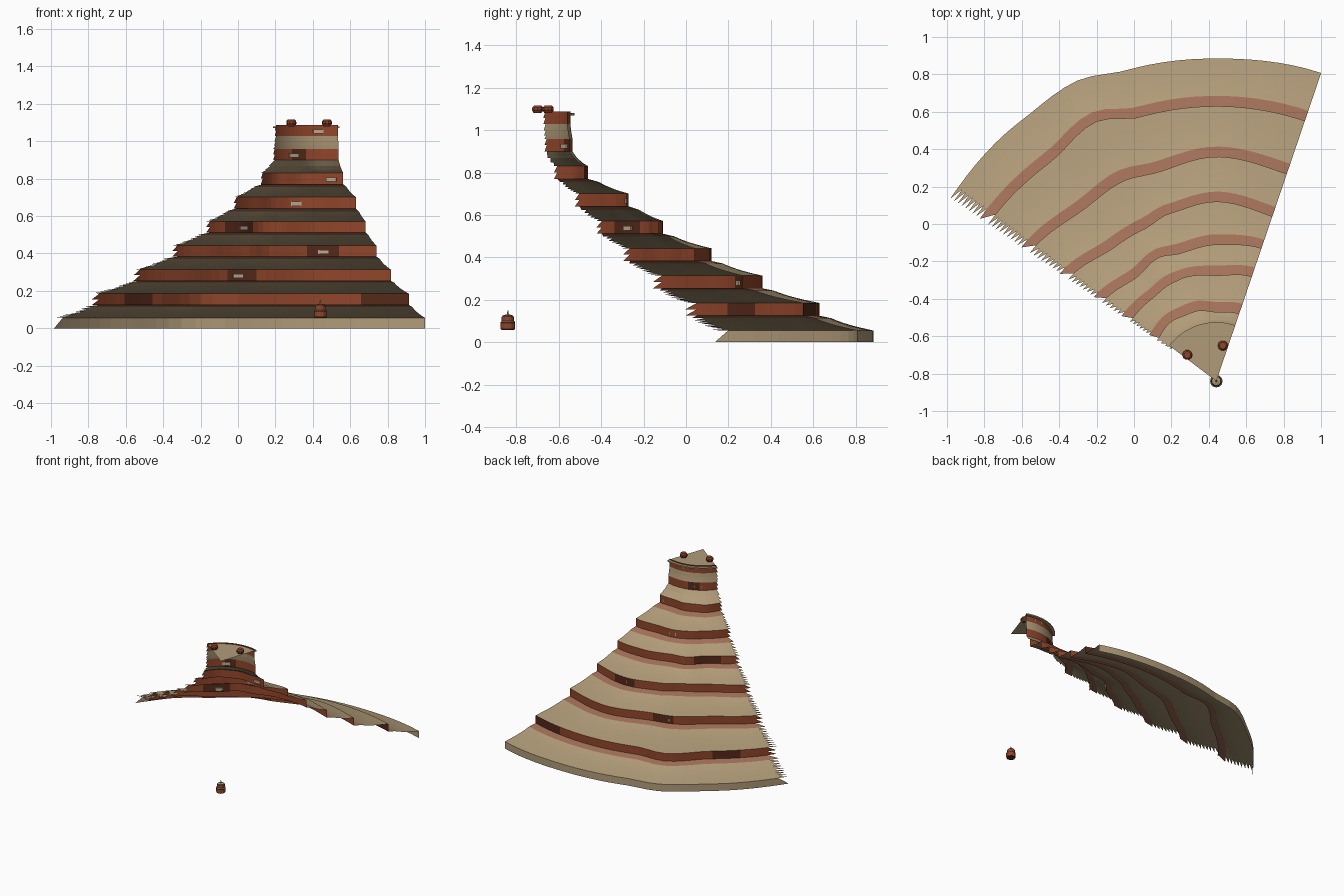
import bpy, bmesh, math
from mathutils import Vector, Matrix

if "Cube" in bpy.data.objects:
    bpy.data.objects.remove(bpy.data.objects["Cube"], do_unlink=True)


def material(name, rgb):
    mat = bpy.data.materials.new(name)
    mat.use_nodes = True
    mat.diffuse_color = (*rgb, 1)
    mat.node_tree.nodes["Principled BSDF"].inputs["Base Color"].default_value = (*rgb, 1)
    return mat


tan = material("sand_tan", (.44, .33, .19))
brick = material("brick_red", (.28, .06, .023))
pink = material("dusty_path", (.38, .17, .10))
dark = material("dark_brick", (.09, .022, .01))
pale = material("pale_stone", (.5, .4, .27))
palette = [tan, brick, pink, dark, pale]
TAN, BRICK, PINK, DARK, PALE = range(5)

APEX = Vector((.44, -.84, 0))
START, END, COLUMNS = 71.2, 143, 28
STEP = (END - START) / COLUMNS
RISE, RISER = .129, .06
TOP = 1.08

# Terrace radii at six bearings, from the foot to the summit
BEARINGS = (71, 90, 106, 115, 127, 146)
RINGS = (
    (1.74, 1.725, 1.73, 1.77, 1.74, 1.725),
    (1.47, 1.47, 1.47, 1.53, 1.47, 1.48),
    (1.17, 1.2, 1.16, 1.18, 1.16, 1.21),
    (.93, .96, .93, .9, .9, .96),
    (.75, .73, .71, .73, .7, .74),
    (.59, .565, .58, .575, .56, .56),
    (.38, .37, .39, .39, .4, .385),
    (.305,) * 6,
    (.295,) * 6,
)


def radius(ring, angle):
    row = RINGS[ring]
    for k in range(len(row) - 1):
        if angle <= BEARINGS[k + 1] or k == len(row) - 2:
            t = (angle - BEARINGS[k]) / (BEARINGS[k + 1] - BEARINGS[k])
            t = min(max(t, 0), 1)
            t = t * t * (3 - 2 * t)
            return row[k] + (row[k + 1] - row[k]) * t


def polar(r, angle, z):
    a = math.radians(angle)
    return APEX + Vector((r * math.cos(a), r * math.sin(a), z))


def finish(bm, name, mats):
    mesh = bpy.data.meshes.new(name)
    bm.to_mesh(mesh)
    bm.free()
    for mat in mats:
        mesh.materials.append(mat)
    obj = bpy.data.objects.new(name, mesh)
    bpy.context.collection.objects.link(obj)
    return obj


# Weathered patches on the risers: terrace, bearing, half width
PATCHES = ((1, 132, 4), (1, 76, 4.5), (2, 110, 4), (3, 88, 5), (4, 128, 7), (7, 112, 8))

# Profile rows: lower ring, upper ring, blend, height, colour, terrace, extra radius
rows = [(0, 0, 0, 0, TAN, 0, 0), (0, 0, 0, .055, TAN, 0, 0)]
for i in range(1, len(RINGS)):
    foot = .125 + RISE * (i - 1)
    below = rows[-1][3]
    n = max(3, round((RINGS[i - 1][1] - RINGS[i][1]) / .028))
    ledge = .03 if i < 7 else 0
    for k in range(1, n):
        t = k / n
        rows.append((i - 1, i, t, below + (foot - below) * (.7 * t + .3 * t ** 3), TAN, i, ledge * t))
    rows.append((i, i, 0, foot, PINK if ledge else TAN, i, 0))
    for k in (1, 2):
        rows.append((i, i, 0, foot + RISER * k / 2, BRICK, i, 0))


def row_point(row, angle):
    low, high, t, z, _, _, extra = row
    r = radius(low, angle) * (1 - t) + radius(high, angle) * t
    return polar(r + extra, angle, z)


# Terraced hillside, an open shell with a saw-toothed left edge
bm = bmesh.new()
angles = [START + STEP * c for c in range(COLUMNS + 1)]
grid = [[bm.verts.new(row_point(row, a)) for a in angles] for row in rows]
for j in range(len(rows) - 1):
    lower, upper, info = grid[j], grid[j + 1], rows[j + 1]
    for c in range(COLUMNS):
        face = bm.faces.new((lower[c], lower[c + 1], upper[c + 1], upper[c]))
        face.material_index = info[4]
        middle = angles[c] + STEP / 2
        if info[4] == BRICK and any(p[0] == info[5] and abs(middle - p[1]) < p[2] for p in PATCHES):
            face.material_index = DARK
    tip = bm.verts.new(row_point(rows[j], END + STEP))
    face = bm.faces.new((lower[-1], tip, upper[-1]))
    face.material_index = info[4]
finish(bm, "terraced_hillside", palette)

# Flat summit deck with a thin overhanging lip
bm = bmesh.new()
LIP = .315
top_edge = [bm.verts.new(polar(LIP, a, TOP)) for a in angles]
low_edge = [bm.verts.new(polar(LIP, a, TOP - .01)) for a in angles]
inner = [bm.verts.new(polar(.29, a, TOP - .01)) for a in angles]
centre = bm.verts.new(polar(0, 0, TOP))
for c in range(COLUMNS):
    bm.faces.new((centre, top_edge[c], top_edge[c + 1]))
    bm.faces.new((low_edge[c], low_edge[c + 1], top_edge[c + 1], top_edge[c]))
    bm.faces.new((inner[c], inner[c + 1], low_edge[c + 1], low_edge[c]))
finish(bm, "summit_deck", [tan])

# Small pale plaques set on the inner side of the risers
for ring, angle in ((2, 112), (3, 89), (4, 126), (5, 103), (6, 81), (7, 118), (8, 92)):
    z = .125 + RISE * (ring - 1) + .025
    a, b = (polar(radius(ring, angle + d) - .005, angle + d, z) for d in (-1, 1))
    along = b - a
    bm = bmesh.new()
    bmesh.ops.create_cube(bm, size=1, matrix=Matrix.Diagonal((.055, .008, .022, 1)))
    turn = Matrix.Rotation(math.atan2(along.y, along.x), 4, "Z")
    bm.transform(Matrix.Translation((a + b) / 2) @ turn)
    finish(bm, f"plaque_{ring}", [pale])


def lathe(name, profile, place, mats, sides=10):
    """Spin a list of (radius, height, colour) about a vertical axis."""
    bm = bmesh.new()
    loops = []
    for r, z, _ in profile:
        loops.append([bm.verts.new(place + Vector((r * math.cos(math.tau * s / sides),
                      r * math.sin(math.tau * s / sides), z))) for s in range(sides)])
    for j in range(len(loops) - 1):
        for s in range(sides):
            n = (s + 1) % sides
            face = bm.faces.new((loops[j][s], loops[j][n], loops[j + 1][n], loops[j + 1][s]))
            face.material_index = profile[j + 1][2]
    bm.faces.new(loops[0][::-1]).material_index = DARK
    bm.faces.new(loops[-1]).material_index = profile[-1][2]
    return finish(bm, name, mats)


# Squat barrels on the summit
barrel = [(.018, 0, BRICK), (.026, .01, BRICK), (.027, .018, DARK),
          (.026, .028, BRICK), (.018, .036, BRICK)]
for side, x, y in (("right", .285, -.7), ("left", .475, -.65)):
    lathe(f"summit_barrel_{side}", barrel, Vector((x, y, TOP)), palette)

# Tiered lantern standing apart below the apex
lantern = [(.03, .058, BRICK), (.034, .064, DARK), (.034, .088, BRICK), (.034, .096, DARK),
           (.029, .1, TAN), (.029, .118, BRICK), (.024, .126, DARK), (.012, .13, TAN)]
lathe("lantern_body", lantern, APEX, palette, 12)
lathe("lantern_finial", [(.006, .128, BRICK), (.002, .15, TAN)], APEX, palette, 6)
